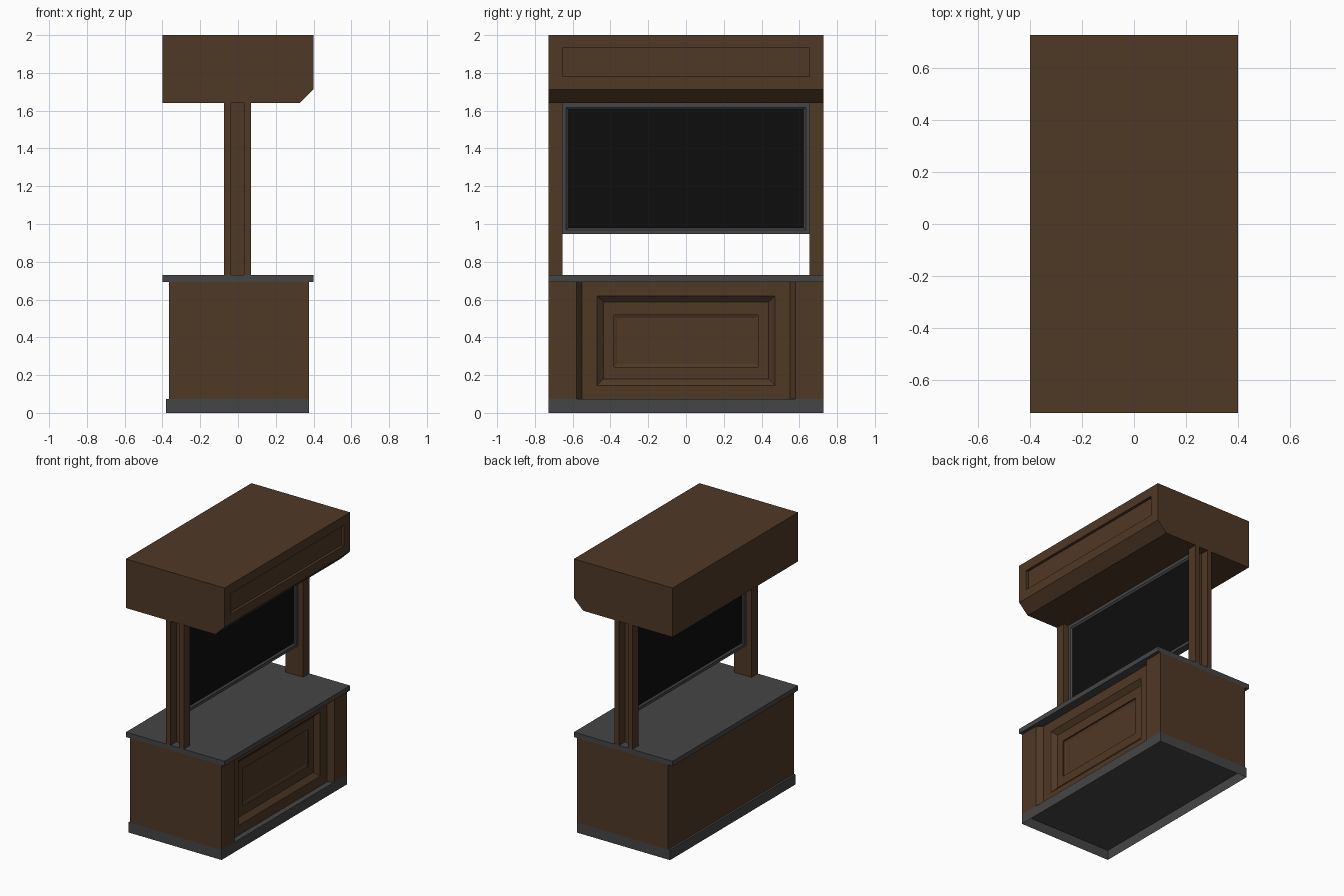
import bpy, bmesh
from mathutils import Vector

if "Cube" in bpy.data.objects:
    bpy.data.objects.remove(bpy.data.objects["Cube"])


def material(name, rgb):
    m = bpy.data.materials.new(name)
    m.diffuse_color = (*rgb, 1)
    m.use_nodes = True
    m.node_tree.nodes["Principled BSDF"].inputs["Base Color"].default_value = m.diffuse_color
    return m


WOOD = material("brown wood", (0.078, 0.040, 0.019))
GREY = material("dark grey", (0.060, 0.060, 0.060))
BLACK = material("screen black", (0.004, 0.004, 0.004))
W = 0.727  # half width along y


def prism(profile, axis, a, b):
    """Extrude a 2D profile: axis 'z' takes (x, y) points, 'y' takes (x, z)."""
    bm = bmesh.new()
    z_axis = axis == 'z'
    verts = [bm.verts.new((p, q, a) if z_axis else (p, a, q)) for p, q in profile]
    face = bm.faces.new(verts)
    top = bmesh.ops.extrude_face_region(bm, geom=[face])
    step = Vector((0, 0, b - a) if z_axis else (0, b - a, 0))
    for v in top["geom"]:
        if isinstance(v, bmesh.types.BMVert):
            v.co += step
    bmesh.ops.recalc_face_normals(bm, faces=bm.faces)
    return bm


def box(x0, x1, y0, y1, z0, z1):
    return prism([(x0, y0), (x1, y0), (x1, y1), (x0, y1)], 'z', z0, z1)


def find_face(bm, direction):
    """Largest face looking along a direction."""
    d = Vector(direction)
    return max((f for f in bm.faces if f.normal.dot(d) > 0.99), key=lambda f: f.calc_area())


def nest(bm, face, *rects):
    """Inset a face in steps; each step is (half_y, z0, z1, x)."""
    for hy, z0, z1, x in rects:
        bmesh.ops.inset_individual(bm, faces=[face], thickness=0.005)
        mid = face.calc_center_median()
        for v in face.verts:
            v.co = (x, hy if v.co.y > mid.y else -hy, z1 if v.co.z > mid.z else z0)
    face.normal_update()


def finish(bm, name, *mats):
    me = bpy.data.meshes.new(name)
    bm.normal_update()
    bm.to_mesh(me)
    bm.free()
    for m in mats:
        me.materials.append(m)
    ob = bpy.data.objects.new(name, me)
    bpy.context.collection.objects.link(ob)
    return ob


def remove_bottom(bm):
    bm.normal_update()
    bmesh.ops.delete(bm, geom=[find_face(bm, (0, 0, -1))], context='FACES')


# Plinth, open underneath
bm = box(-0.38, 0.376, -W, W, 0, 0.073)
remove_bottom(bm)
finish(bm, "plinth", GREY)

# Cabinet with a recessed, panelled front between two pilasters
bm = prism([(-0.365, -W), (0.376, -W), (0.376, -0.58), (0.336, -0.55),
            (0.336, 0.55), (0.376, 0.58), (0.376, W), (-0.365, W)], 'z', 0.073, 0.694)
bm.normal_update()
nest(bm, find_face(bm, (1, 0, 0)),
     (0.472, 0.145, 0.62, 0.336), (0.437, 0.18, 0.586, 0.306),
     (0.381, 0.243, 0.518, 0.306), (0.381, 0.243, 0.518, 0.296),
     (0.365, 0.259, 0.502, 0.290))
remove_bottom(bm)
finish(bm, "cabinet", WOOD)

# Countertop
finish(box(-0.4, 0.4, -W, W, 0.694, 0.73), "countertop", GREY)

# Channel posts, open to the outside, mirrored left to right
bm = prism([(-0.074, 0.655), (0.069, 0.655), (0.069, W), (0.033, W),
            (0.033, 0.661), (-0.038, 0.661), (-0.038, W), (-0.074, W)], 'z', 0.73, 1.64)
posts = finish(bm, "posts", WOOD)
posts.modifiers.new("mirror", 'MIRROR').use_axis = (False, True, False)

# Double-sided display: grey frame with a black screen on each side
bm = box(-0.027, 0.027, -0.655, 0.655, 0.947, 1.64)
bm.normal_update()
for s in (1, -1):
    f = find_face(bm, (s, 0, 0))
    nest(bm, f, (0.634, 0.968, 1.617, s * 0.027), (0.623, 0.979, 1.605, s * 0.017))
    f.material_index = 1
    bm.normal_update()
finish(bm, "display", GREY, BLACK)

# Header with a chamfered lower front edge and a sunk sign panel
bm = prism([(-0.4, 1.64), (0.325, 1.64), (0.4, 1.713), (0.4, 2.0), (-0.4, 2.0)], 'y', -W, W)
bm.normal_update()
nest(bm, find_face(bm, (1, 0, 0)),
     (0.655, 1.782, 1.931, 0.4), (0.655, 1.782, 1.931, 0.38))
finish(bm, "header", WOOD)
